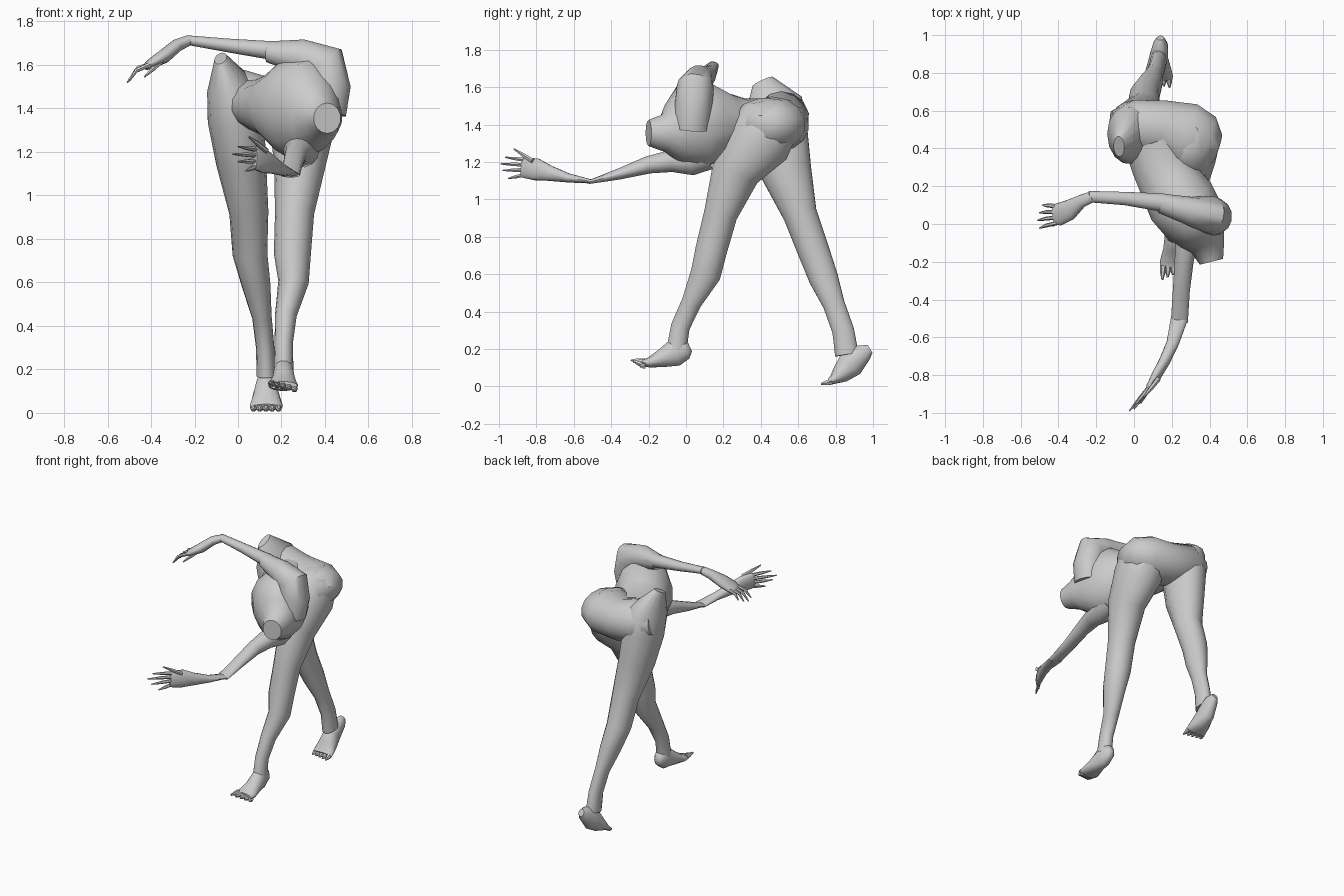
import bpy, bmesh, math
from mathutils import Vector

def loft(name, rings, ref, n=14):
    """Tube through rings (x, y, z, half size along ref, half size across)."""
    bm = bmesh.new()
    pts = [Vector(r[:3]) for r in rings]
    ref = Vector(ref)
    loops = []
    for i, r in enumerate(rings):
        t = (pts[min(i + 1, len(pts) - 1)] - pts[max(i - 1, 0)]).normalized()
        u = (ref - t * ref.dot(t)).normalized()
        v = t.cross(u)
        loops.append([bm.verts.new(pts[i] + u * r[3] * math.cos(a) + v * r[4] * math.sin(a))
                      for a in (2 * math.pi * k / n for k in range(n))])
    for a, b in zip(loops, loops[1:]):
        for k in range(n):
            bm.faces.new((a[k], a[(k + 1) % n], b[(k + 1) % n], b[k]))
    bm.faces.new(loops[0][::-1])
    bm.faces.new(loops[-1])
    bmesh.ops.recalc_face_normals(bm, faces=bm.faces)
    me = bpy.data.meshes.new(name)
    bm.to_mesh(me)
    bm.free()
    ob = bpy.data.objects.new(name, me)
    bpy.context.collection.objects.link(ob)
    bpy.context.view_layer.objects.active = ob
    ob.select_set(True)
    bpy.ops.object.shade_smooth_by_angle(angle=math.radians(50))
    ob.select_set(False)
    return ob

def digits(name, pairs, r, ref, bend=(0, 0, 0)):
    """Tapered fingers or toes between base and tip points."""
    for i, (a, b) in enumerate(pairs):
        a, b = Vector(a), Vector(b)
        m = a.lerp(b, 0.5) + Vector(bend)
        loft(f"{name}_{i + 1}", [(*a, r, r), (*m, r * .85, r * .85), (*b, r * .3, r * .3)], ref, 6)

X, Y, Z = (1, 0, 0), (0, 1, 0), (0, 0, 1)

# Legs
loft("front_leg", [(.28, .47, 1.53, .06, .08), (.29, .46, 1.45, .14, .17), (.295, .39, 1.31, .15, .18),
                   (.285, .265, 1.15, .12, .135), (.26, .185, .92, .09, .092), (.25, .135, .73, .085, .087),
                   (.255, .105, .6, .07, .083), (.22, .03, .45, .05, .055), (.21, -.03, .32, .042, .052),
                   (.21, -.05, .2, .045, .055)], X)
loft("back_leg", [(-.08, .41, 1.63, .03, .06), (-.035, .47, 1.5, .11, .16), (-.01, .495, 1.35, .13, .16),
                  (.015, .535, 1.15, .115, .14), (.05, .61, .92, .09, .093), (.055, .68, .73, .08, .087),
                  (.085, .735, .58, .065, .08), (.11, .79, .44, .045, .06), (.125, .84, .3, .042, .06),
                  (.13, .86, .17, .045, .065)], X)

# Feet
loft("front_foot", [(.21, .022, .21, .02, .025), (.21, 0, .2, .04, .055), (.21, -.06, .18, .047, .075),
                    (.21, -.13, .15, .055, .05), (.207, -.2, .127, .07, .027), (.205, -.23, .127, .068, .018)], X)
digits("front_toe", [((.155 + .026 * i, -.22, .135 - .006 * i), (.15 + .028 * i, -.295 + .012 * i, .14 - .008 * i))
                     for i in range(5)], .017, X)
loft("back_foot", [(.14, .985, .2, .02, .025), (.14, .95, .18, .04, .05), (.13, .88, .12, .05, .075),
                   (.13, .825, .065, .066, .052), (.13, .785, .035, .076, .025), (.13, .765, .025, .074, .017)], X)
digits("back_toe", [((.185 - .028 * i, .78, .025), (.188 - .03 * i, .722 + .006 * i, .013))
                    for i in range(5)], .017, X)

# Pelvis and twisted torso with a flat neck stump
loft("pelvis", [(-.11, .5, 1.45, .09, .1), (.0, .51, 1.43, .15, .15), (.14, .51, 1.4, .14, .15),
                (.27, .46, 1.4, .15, .19), (.38, .42, 1.4, .125, .16), (.44, .4, 1.39, .06, .08)], Z)
loft("torso", [(.1, .44, 1.42, .12, .16), (.14, .32, 1.41, .13, .16), (.19, .22, 1.41, .16, .17),
               (.25, .12, 1.41, .225, .19), (.31, .03, 1.39, .24, .175), (.36, -.06, 1.36, .165, .13),
               (.39, -.12, 1.355, .1, .095), (.41, -.2, 1.355, .07, .065)], Z)

# Raised arm reaching across
loft("upper_shoulder", [(.4, .03, 1.38, .1, .1), (.42, .04, 1.5, .1, .1), (.4, .05, 1.6, .1, .105),
                        (.29, .07, 1.64, .075, .08), (.14, .11, 1.66, .052, .05)], Y)
loft("upper_arm", [(.3, .07, 1.645, .07, .07), (.14, .115, 1.668, .048, .043), (-.05, .135, 1.69, .035, .032),
                   (-.24, .145, 1.715, .03, .022)], Y)
loft("upper_hand", [(-.22, .145, 1.715, .03, .024), (-.28, .12, 1.69, .035, .03), (-.34, .075, 1.64, .055, .033),
                    (-.4, .05, 1.605, .06, .024), (-.425, .045, 1.59, .05, .015)], Y)
digits("upper_finger", [((-.41, .005 + .03 * i, 1.6), tip) for i, tip in enumerate(
    [(-.5, -.022, 1.525), (-.51, .02, 1.518), (-.5, .06, 1.53), (-.485, .1, 1.55)])], .012, Y, (-.012, 0, .012))
digits("upper_thumb", [((-.35, .04, 1.62), (-.43, -.01, 1.545))], .014, Y)

# Lower arm reaching forward
loft("lower_shoulder", [(.29, .1, 1.25, .09, .1), (.29, .02, 1.21, .085, .085), (.28, -.08, 1.205, .062, .06),
                        (.265, -.2, 1.185, .05, .048), (.25, -.36, 1.135, .045, .03),
                        (.24, -.52, 1.092, .045, .01)], X)
loft("lower_hand", [(.24, -.5, 1.095, .045, .01), (.205, -.63, 1.115, .033, .025), (.16, -.73, 1.14, .03, .042),
                    (.12, -.8, 1.16, .027, .06), (.085, -.86, 1.17, .02, .057), (.075, -.875, 1.172, .015, .05)], X)
digits("lower_finger", [((.08, -.865, 1.212 - .027 * i), tip) for i, tip in enumerate(
    [(.0, -.965, 1.225), (-.025, -.99, 1.19), (.0, -.98, 1.155), (.035, -.95, 1.112)])], .012, X)
digits("lower_thumb", [((.13, -.82, 1.205), (.05, -.92, 1.27))], .014, X)
